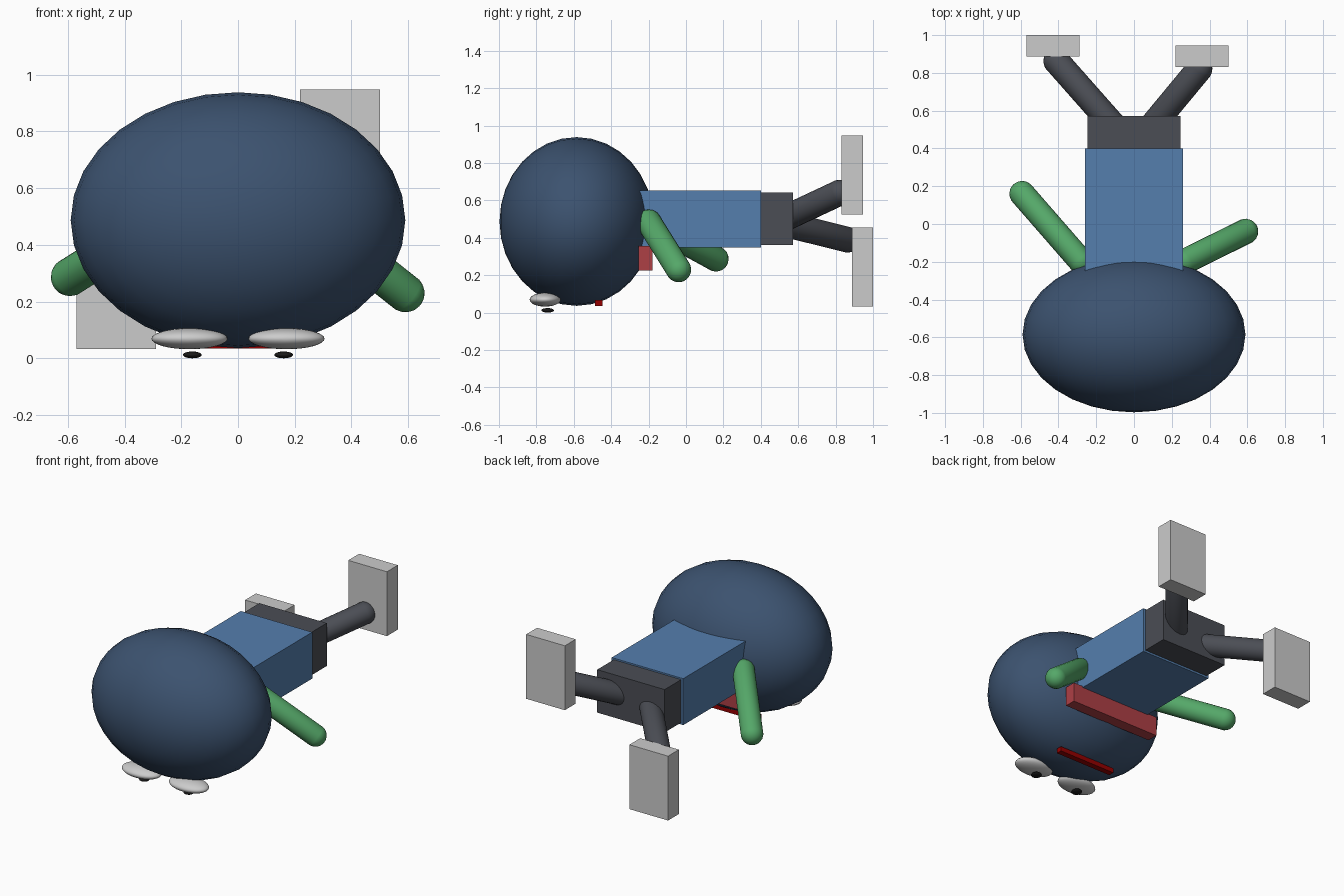
import bpy, bmesh
from math import radians
from mathutils import Vector, Matrix

if "Cube" in bpy.data.objects:
    bpy.data.objects.remove(bpy.data.objects["Cube"])


def material(name, rgb):
    m = bpy.data.materials.new(name)
    m.diffuse_color = (*rgb, 1)
    m.use_nodes = True
    m.node_tree.nodes["Principled BSDF"].inputs["Base Color"].default_value = m.diffuse_color
    return m


NAVY = material("navy", (0.045, 0.085, 0.16))
BLUE = material("blue", (0.09, 0.21, 0.42))
DARK = material("charcoal", (0.07, 0.075, 0.09))
GREEN = material("green", (0.09, 0.39, 0.14))
RED = material("red", (0.42, 0.05, 0.06))
DEEP_RED = material("deep_red", (0.3, 0.0, 0.0))
BLACK = material("black", (0.01, 0.01, 0.01))


def finish(name, bm, mat=None, smooth=False):
    mesh = bpy.data.meshes.new(name)
    bm.to_mesh(mesh)
    bm.free()
    if mat:
        mesh.materials.append(mat)
    for p in mesh.polygons:
        p.use_smooth = smooth
    ob = bpy.data.objects.new(name, mesh)
    bpy.context.collection.objects.link(ob)
    return ob


def box(name, lo, hi, mat=None):
    lo, hi = Vector(lo), Vector(hi)
    bm = bmesh.new()
    bmesh.ops.create_cube(bm, size=1, matrix=Matrix.LocRotScale((lo + hi) / 2, None, hi - lo))
    return finish(name, bm, mat)


def ellipsoid(name, centre, radii, mat=None, segs=32, rings=16):
    # poles lie along y, the body's long axis
    bm = bmesh.new()
    m = Matrix.LocRotScale(centre, None, radii) @ Matrix.Rotation(radians(90), 4, 'X')
    bmesh.ops.create_uvsphere(bm, u_segments=segs, v_segments=rings, radius=1, matrix=m)
    return finish(name, bm, mat, True)


def capsule(name, a, b, r, mat):
    # odd ring count leaves a straight band at the middle to stretch
    a, b = Vector(a), Vector(b)
    bm = bmesh.new()
    bmesh.ops.create_uvsphere(bm, u_segments=20, v_segments=11, radius=r)
    for v in bm.verts:
        if v.co.z > 0:
            v.co.z += (b - a).length
    bm.transform(Matrix.LocRotScale(a, (b - a).to_track_quat('Z', 'Y'), None))
    return finish(name, bm, mat, True)


# Head and body, lying face down
ellipsoid("head", (0, -0.585, 0.487), (0.59, 0.412, 0.451), NAVY)
box("torso", (-0.26, -0.25, 0.347), (0.26, 0.40, 0.652), BLUE)
box("hips", (-0.245, 0.40, 0.36), (0.245, 0.572, 0.642), DARK)
box("collar", (-0.33, -0.255, 0.225), (0.33, -0.18, 0.355), RED)

# Face on the underside
box("mouth", (-0.21, -0.486, 0.035), (0.21, -0.447, 0.066), DEEP_RED)
for side, s in (("left", -1), ("right", 1)):
    ellipsoid(side + "_eye", (s * 0.171, -0.753, 0.069), (0.134, 0.083, 0.037))
    ellipsoid(side + "_pupil", (s * 0.161, -0.74, 0.012), (0.033, 0.034, 0.012), BLACK, 24, 12)

# Arms
capsule("right_arm", (0.27, -0.198, 0.483), (0.59, -0.04, 0.23), 0.068, GREEN)
capsule("left_arm", (-0.28, -0.198, 0.483), (-0.592, 0.16, 0.287), 0.068, GREEN)

# Legs, posed differently
capsule("right_leg", (0.08, 0.50, 0.49), (0.345, 0.82, 0.64), 0.07, DARK)
capsule("left_leg", (-0.09, 0.50, 0.48), (-0.41, 0.862, 0.39), 0.07, DARK)

# Feet
box("right_foot", (0.219, 0.832, 0.525), (0.50, 0.945, 0.948), None)
box("left_foot", (-0.57, 0.888, 0.032), (-0.289, 1.0, 0.455), None)
